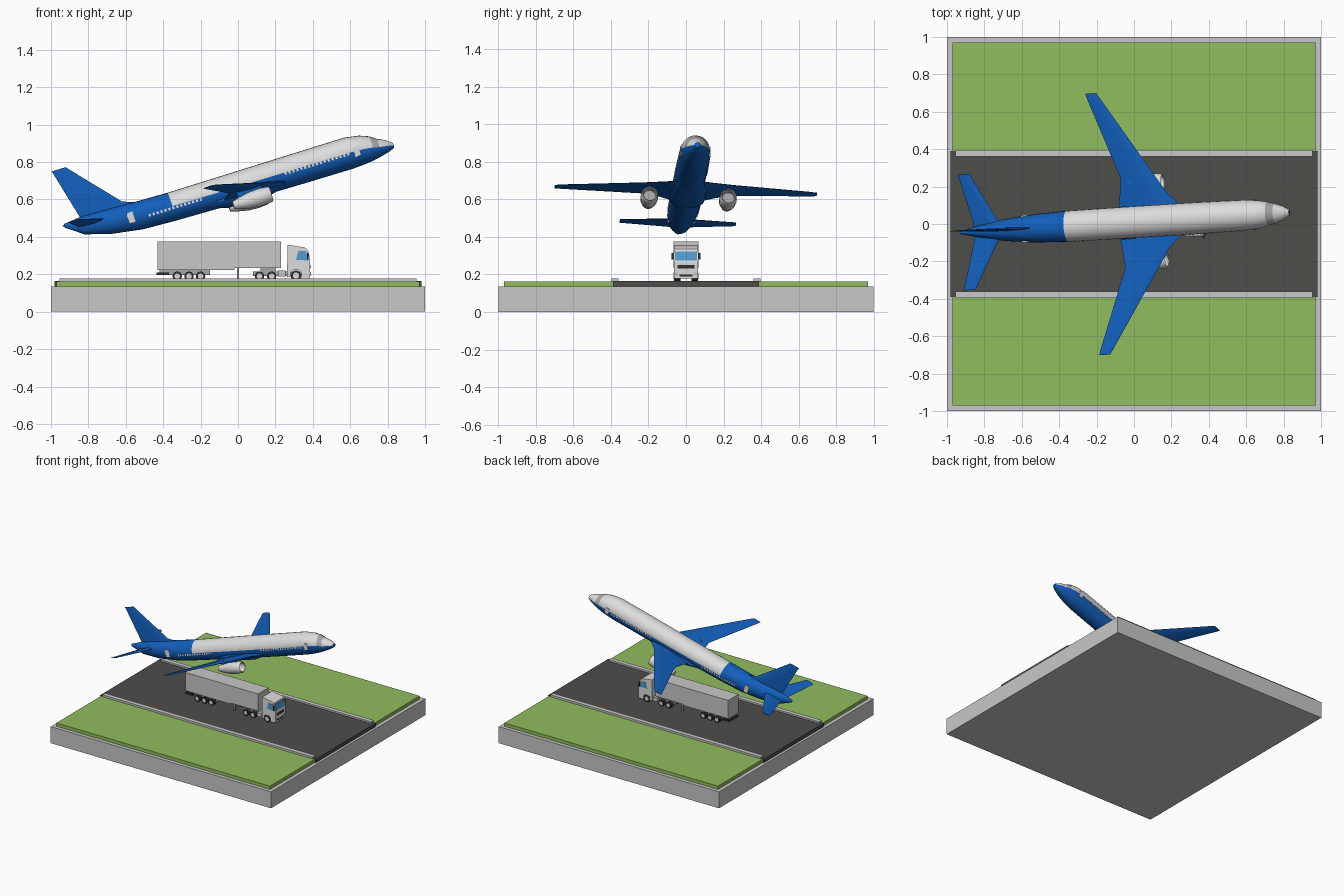
import bpy, bmesh
from math import sin, cos, pi, radians
from mathutils import Matrix, Vector

if "Cube" in bpy.data.objects:
    bpy.data.objects.remove(bpy.data.objects["Cube"])


def material(name, r, g, b):
    m = bpy.data.materials.new(name)
    m.use_nodes = True
    m.diffuse_color = (r, g, b, 1)
    m.node_tree.nodes["Principled BSDF"].inputs["Base Color"].default_value = (r, g, b, 1)
    return m


STONE = material("light grey", .58, .58, .58)
GRASS = material("grass green", .28, .51, .11)
ROAD = material("asphalt", .075, .075, .068)
BLUE = material("airliner blue", .006, .115, .5)
WHITE = material("off white", .72, .72, .72)
GLASS = material("glass blue", .08, .32, .6)
BLACK = material("tyre black", .03, .03, .03)
METAL = material("mid grey", .38, .38, .38)

# The airliner climbs: yaw, pitch and a slight roll
FLIGHT = (Matrix.Translation((0, .01, .665)) @ Matrix.Rotation(radians(3.6), 4, 'Z')
          @ Matrix.Rotation(radians(-17), 4, 'Y') @ Matrix.Rotation(radians(-1.8), 4, 'X'))
GROUND = Matrix()


def finish(bm, name, mats, matrix, smooth=False):
    bmesh.ops.recalc_face_normals(bm, faces=bm.faces[:])
    me = bpy.data.meshes.new(name)
    bm.to_mesh(me)
    bm.free()
    ob = bpy.data.objects.new(name, me)
    bpy.context.collection.objects.link(ob)
    for m in mats:
        me.materials.append(m)
    ob.matrix_world = matrix
    if smooth:
        bpy.ops.object.select_all(action='DESELECT')
        ob.select_set(True)
        bpy.context.view_layer.objects.active = ob
        bpy.ops.object.shade_smooth_by_angle(angle=radians(35))


def loft(name, rings, mats, matrix=GROUND, rule=None, smooth=False):
    """Skin a list of rings; rule(face centre) gives the material index."""
    bm = bmesh.new()
    rows = [[bm.verts.new(p) for p in ring] for ring in rings]
    n = len(rows[0])
    for a, b in zip(rows, rows[1:]):
        for i in range(n):
            j = (i + 1) % n
            bm.faces.new((a[i], a[j], b[j], b[i]))
    bm.faces.new(rows[0])
    bm.faces.new(rows[-1])
    if rule:
        for f in bm.faces:
            f.material_index = rule(f.calc_center_median())
    finish(bm, name, mats, matrix, smooth)


def boxes(name, spans, mat, matrix=GROUND):
    """One object made of boxes given as x, y and z spans."""
    bm = bmesh.new()
    for x0, x1, y0, y1, z0, z1 in spans:
        centre = Vector((x0 + x1, y0 + y1, z0 + z1)) / 2
        size = Matrix.Diagonal((x1 - x0, y1 - y0, z1 - z0, 1))
        bmesh.ops.create_cube(bm, size=1, matrix=Matrix.Translation(centre) @ size)
    finish(bm, name, [mat], matrix)


def both(x0, x1, y0, y1, z0, z1):
    return [(x0, x1, y0, y1, z0, z1), (x0, x1, -y1, -y0, z0, z1)]


# Base, lawns, runway and kerbs
boxes("base", [(-1, 1, -1, 1, 0, .135)], STONE)
boxes("lawns", both(-.97, .97, .39, .97, .13, .162), GRASS)
boxes("runway", [(-.98, .98, -.39, .39, .13, .165)], ROAD)
boxes("kerbs", both(-.955, .955, .36, .396, .14, .178), STONE)

# Fuselage: station, half width, top, bottom
BODY = [(-.95, .008, .085, .065), (-.86, .03, .095, 0), (-.72, .058, .093, -.04),
        (-.55, .076, .087, -.066), (-.37, .083, .083, -.073), (0, .085, .085, -.08),
        (.35, .085, .087, -.084), (.62, .082, .088, -.085), (.7, .075, .075, -.08),
        (.75, .064, .056, -.073), (.785, .053, .032, -.066), (.83, .036, .01, -.055),
        (.862, .015, -.015, -.042)]
SEG = 24


def body_ring(s, w, top, bot):
    return [(s, w * cos(a), (top + bot) / 2 + (top - bot) / 2 * sin(a))
            for a in (2 * pi * i / SEG for i in range(SEG))]


def body_at(s):
    """Fuselage section at a station, held within the two ends."""
    s = min(max(s, BODY[0][0]), BODY[-1][0])
    a, b = next((a, b) for a, b in zip(BODY, BODY[1:]) if s <= b[0])
    k = (s - a[0]) / (b[0] - a[0])
    return [u + (v - u) * k for u, v in zip(a, b)]


def livery(c):
    _, _, top, bot = body_at(c.x)
    if c.x < -.37 or c.z < (top + bot) / 2:
        return 0
    return 2 if .75 < c.x < .785 else 1


loft("fuselage", [body_ring(*b) for b in BODY], [BLUE, WHITE, METAL], FLIGHT, livery, True)


# Cabin windows and doors as thin plates along both sides
def side_plates(stations, width, z0, z1):
    out = []
    for s in stations:
        w = body_at(s)[1]
        out += both(s - width / 2, s + width / 2, w - .006, w + .002, z0, z1)
    return out


aft = [-.5 + .022 * i for i in range(14)]
fore = [.26 + .022 * i for i in range(17)]
boxes("cabin_windows", side_plates(aft + fore, .012, -.012, .002), WHITE, FLIGHT)
boxes("rear_doors", side_plates([-.6], .034, -.018, .042), WHITE, FLIGHT)
boxes("front_doors", side_plates([.66], .03, -.03, .02), WHITE, FLIGHT)

AIRFOIL = [(0, 0), (.12, .7), (.4, 1), (1, .1), (1, -.1), (.4, -.7), (.12, -.5)]


def foil(lead, trail, thick):
    return [(lead + (trail - lead) * u, thick * v) for u, v in AIRFOIL]


# Wing and tailplane: leading edge, trailing edge, span, height, thickness
WING = [(.27, -.1, .02, -.05, .022), (.25, -.095, .08, -.045, .02), (.18, -.08, .15, -.03, .016),
        (.125, -.068, .24, -.02, .012), (-.135, -.21, .66, .035, .006), (-.16, -.222, .7, .04, .003)]
TAIL = [(-.7, -.88, .01, .045, .012), (-.75, -.885, .06, .05, .011),
        (-.88, -.945, .31, .082, .004)]
for side, label in ((1, "left"), (-1, "right")):
    for part, plan in (("wing", WING), ("tailplane", TAIL)):
        loft(label + "_" + part, [[(s, side * y, z + t) for s, t in foil(a, b, th)]
                                  for a, b, y, z, th in plan], [BLUE], FLIGHT, None, True)

# Fin: leading edge, trailing edge, height, thickness
FIN = [(-.5, -.85, .07, .01), (-.615, -.86, .108, .01), (-.84, -.925, .36, .005),
       (-.85, -.932, .373, .002)]
loft("fin", [[(s, t, z) for s, t in foil(a, b, th)] for a, b, z, th in FIN],
     [BLUE], FLIGHT, None, True)

# Belly fairing where the wings meet
loft("belly_fairing", [[(s, w * cos(a * pi / 8), -.05 + h * sin(a * pi / 8)) for a in range(16)]
                       for s, w, h in ((-.2, .05, .01), (-.08, .092, .04), (.15, .095, .042),
                                       (.28, .06, .01))], [BLUE], FLIGHT, None, True)

# Engines with hollow intakes, on short pylons
NACELLE = [(-.065, .02), (-.03, .031), (.03, .044), (.09, .047), (.14, .043), (.147, .038),
           (.142, .034), (.1, .033)]
for side, label in ((1, "left"), (-1, "right")):
    loft(label + "_engine", [[(s, side * .21 + r * cos(i * pi / 10), -.088 + r * sin(i * pi / 10))
                              for i in range(20)] for s, r in NACELLE], [WHITE, METAL], FLIGHT,
         lambda c: int(abs(c.x - .1) < .001), True)
    boxes(label + "_pylon", [(-.03, .11, side * .21 - .007, side * .21 + .007, -.055, -.015)],
          BLUE, FLIGHT)

# Lorry: trailer, chassis and running gear
boxes("trailer", [(-.43, .23, -.067, .067, .235, .376), (-.43, -.02, -.06, .06, .222, .24)], STONE)
boxes("chassis", [(-.42, -.15, -.035, .035, .196, .225), (.08, .37, -.035, .035, .19, .215),
                  (.12, .2, -.03, .03, .21, .237)], METAL)
boxes("rear_bumper", [(-.435, -.37, -.06, .06, .197, .21)], BLACK)
boxes("landing_legs", both(-.006, .006, .035, .05, .172, .236), METAL)
boxes("fuel_tanks", both(.215, .255, .035, .062, .188, .22), STONE)

for k, x in enumerate((-.325, -.262, -.2, .115, .18, .31)):
    for side, label in ((1, "left"), (-1, "right")):
        rad = .028 if x > .3 else .025
        for part, r, y0, y1, mat in (("tyre", rad, .03, .064, BLACK),
                                     ("hub", rad * .6, .05, .067, WHITE)):
            loft(f"{label}_{part}_{k + 1}",
                 [[(x + r * cos(i * pi / 8), side * y, .165 + rad + r * sin(i * pi / 8))
                   for i in range(16)] for y in (y0, y1)], [mat])


# Cab from a side profile, with glass and grille plates
def prism(name, profile, y0, y1, mat):
    loft(name, [[(x, y, z) for x, z in profile] for y in (y0, y1)], [mat])


prism("cab", [(.262, .185), (.28, .185), (.282, .21), (.295, .222), (.325, .222), (.338, .21),
              (.34, .178), (.385, .178), (.386, .265), (.37, .335), (.355, .344), (.265, .358)],
      -.065, .065, WHITE)
for side, label in ((1, "left"), (-1, "right")):
    prism(label + "_cab_window", [(.31, .277), (.376, .274), (.364, .325), (.322, .325)],
          side * .062, side * .067, GLASS)
    boxes(label + "_mirror", [(.37, .378, side * .071 - .006, side * .071 + .006, .28, .315)],
          BLACK)
prism("windscreen", [(.38, .275), (.3865, .275), (.3755, .323), (.37, .323)], -.058, .058, GLASS)
boxes("grille", [(.38, .388, -.045, .045, .232, .25)], BLACK)
boxes("bumper_slot", [(.38, .388, -.035, .035, .19, .2)], BLACK)
boxes("headlamps", both(.38, .389, .042, .058, .195, .212), STONE)
